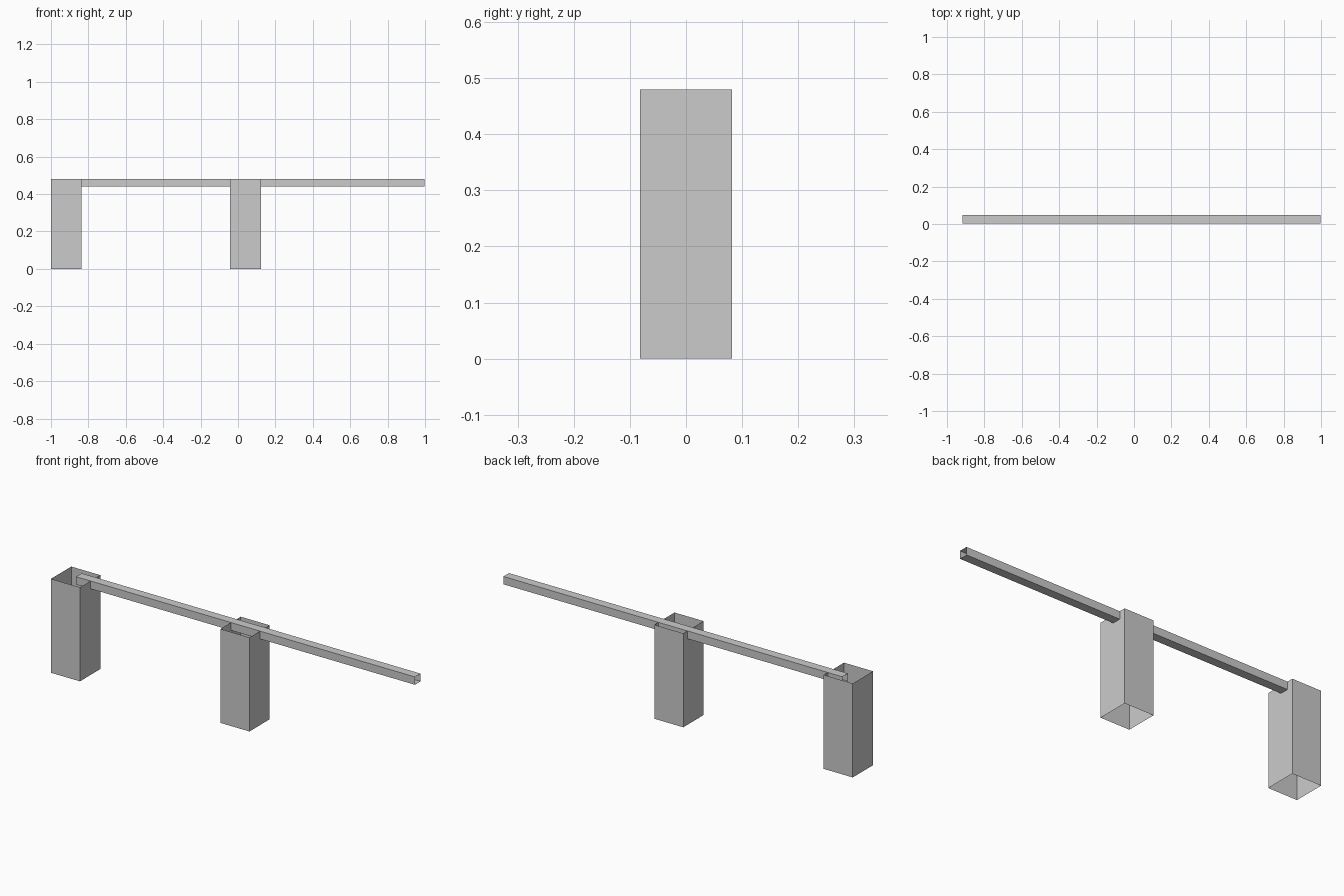
import bpy
import bmesh

cube = bpy.data.objects.get("Cube")
if cube:
    bpy.data.objects.remove(cube, do_unlink=True)

grey = bpy.data.materials.new("light_grey")
grey.use_nodes = True
colour = (0.6, 0.6, 0.6, 1)
grey.diffuse_color = colour
grey.node_tree.nodes["Principled BSDF"].inputs["Base Color"].default_value = colour


def open_tube(name, low, high, axis):
    """Box of thin sheet between two corners, open at both ends of the axis."""
    bm = bmesh.new()
    bmesh.ops.create_cube(bm, size=1)
    bm.normal_update()
    ends = [f for f in bm.faces if abs(f.normal[axis]) > 0.9]
    bmesh.ops.delete(bm, geom=ends, context='FACES_ONLY')
    for v in bm.verts:
        for i in range(3):
            v.co[i] = high[i] if v.co[i] > 0 else low[i]
    mesh = bpy.data.meshes.new(name)
    bm.to_mesh(mesh)
    bm.free()
    mesh.materials.append(grey)
    obj = bpy.data.objects.new(name, mesh)
    bpy.context.collection.objects.link(obj)
    return obj


HEIGHT = 0.48
HALF = 0.082       # half the post width
SPAN = 0.958       # distance between post centres
FIRST = -1 + HALF  # centre of the first post

# Two identical fence sections: a hollow post and a rail running from its centre
for side, x in (("right", FIRST), ("middle", FIRST + SPAN)):
    open_tube(side + "_post", (x - HALF, -HALF, 0), (x + HALF, HALF, HEIGHT), 2)
    open_tube(side + "_rail", (x, 0.004, 0.44), (x + SPAN, 0.049, HEIGHT), 0)
